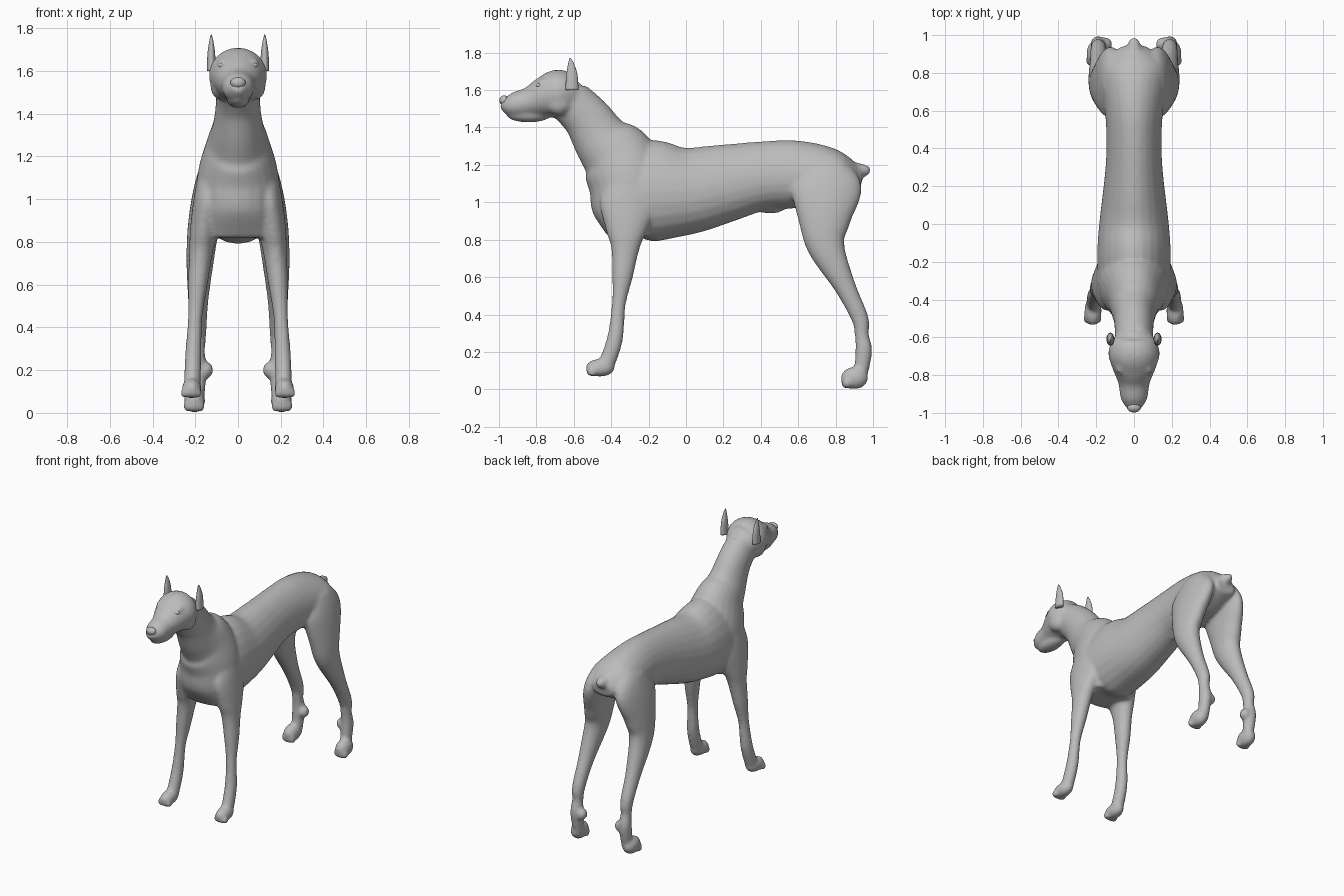
import bpy
import bmesh
from math import sin, cos, tanh, pi
from mathutils import Vector, Matrix

default_cube = bpy.data.objects.get("Cube")
if default_cube:
    bpy.data.objects.remove(default_cube, do_unlink=True)

# One plain coat colour
GREY = (0.5, 0.5, 0.5, 1)
coat = bpy.data.materials.new("grey_coat")
coat.use_nodes = True
coat.diffuse_color = GREY
coat.node_tree.nodes["Principled BSDF"].inputs["Base Color"].default_value = GREY

SIDES = 24
STEPS = 5


def smooth_path(points):
    """Subdivide the control points with a flowing curve."""
    rows = [Vector(point) for point in points]
    padded = [rows[0]] + rows + [rows[-1]]
    dense = []
    for before, start, end, after in zip(padded, padded[1:], padded[2:], padded[3:]):
        leave, arrive = (end - before) / 2, (after - start) / 2
        for step in range(STEPS):
            t = step / STEPS
            ease = t * t * (3 - 2 * t)
            dense.append(start.lerp(end, ease)
                         + leave * t * (1 - t) ** 2
                         - arrive * t * t * (1 - t))
    return dense + [rows[-1]]


def loft(bm, points, width, centre=lambda z: 0, side=1, taper=0):
    """Skin ovals square to a path of (y, z, radius).

    width gives the half width from y, z and radius; centre gives x from z.
    """
    path = smooth_path(points)
    rings = []
    for index, (y, z, radius) in enumerate(path):
        ahead = path[min(index + 1, len(path) - 1)]
        behind = path[max(index - 1, 0)]
        along = (ahead - behind).xy.normalized()
        ring = []
        for corner in range(SIDES):
            angle = 2 * pi * corner / SIDES
            reach = radius * cos(angle)
            spread = width(y, z, radius) * sin(angle) * (1 - taper * cos(angle))
            ring.append(bm.verts.new((side * (centre(z) + spread),
                                      y - along.y * reach,
                                      z + along.x * reach)))
        rings.append(ring)
    for lower, upper in zip(rings, rings[1:]):
        for corner in range(SIDES):
            following = (corner + 1) % SIDES
            bm.faces.new((lower[corner], lower[following],
                          upper[following], upper[corner]))
    bm.faces.new(rings[0])
    bm.faces.new(rings[-1])


def blob(bm, centre, size):
    """Add an ellipsoid."""
    place = Matrix.Translation(centre) @ Matrix.Diagonal((*size, 1))
    bmesh.ops.create_uvsphere(bm, u_segments=16, v_segments=10, radius=1, matrix=place)


def finish(bm, name):
    """Turn the shape into a smooth, coloured object."""
    bmesh.ops.recalc_face_normals(bm, faces=bm.faces)
    for face in bm.faces:
        face.smooth = True
    mesh = bpy.data.meshes.new(name)
    bm.to_mesh(mesh)
    bm.free()
    mesh.materials.append(coat)
    obj = bpy.data.objects.new(name, mesh)
    bpy.context.collection.objects.link(obj)
    return obj


# Paths of (y, z, radius)
trunk = [(-.4, 1.03, .18), (-.2, 1.06, .27), (0, 1.06, .235), (.2, 1.1, .21),
         (.4, 1.14, .185), (.6, 1.15, .18), (.8, 1.14, .14), (.94, 1.12, .05)]
neck = [(-.3, .82, .12), (-.3, .95, .2), (-.31, 1.1, .21), (-.37, 1.24, .2),
        (-.45, 1.33, .155), (-.53, 1.45, .13), (-.62, 1.54, .12)]
head = [(-.55, 1.6, .05), (-.6, 1.58, .1), (-.68, 1.58, .13), (-.76, 1.56, .11),
        (-.84, 1.535, .08), (-.93, 1.52, .065), (-.99, 1.525, .025)]
front_leg = [(-.3, 1.15, .1), (-.31, 1, .15), (-.32, .85, .11), (-.325, .75, .075),
             (-.34, .6, .055), (-.36, .45, .037), (-.38, .27, .043), (-.43, .12, .045)]
hind_leg = [(.74, 1.2, .12), (.75, 1.08, .19), (.74, .9, .14), (.75, .76, .1),
            (.85, .55, .058), (.93, .38, .046), (.94, .29, .038), (.95, .2, .045),
            (.93, .05, .035)]
ear = [(-.61, 1.6, .035), (-.61, 1.68, .03), (-.615, 1.74, .016), (-.62, 1.77, .004)]
tail = [(.88, 1.16, .06), (.95, 1.17, .036), (.985, 1.175, .018)]

# Blended body: barrel chest, tucked waist, neck and wedge-shaped head
body = bmesh.new()
loft(body, trunk, lambda y, z, r: min(.17 + .025 * cos(5 * y + 1), r * 1.4), taper=.12)
loft(body, neck, lambda y, z, r: .15 - .05 * tanh(8 * z - 10))
loft(body, head, lambda y, z, r: r * 1.05)
loft(body, tail, lambda y, z, r: r)
blob(body, (0, -.84, 1.465), (.055, .12, .038))
blob(body, (0, .45, .965), (.03, .08, .025))

for side in (1, -1):
    # Legs flatten where the muscle is deep
    loft(body, front_leg, lambda y, z, r: .07 * tanh(r / .07),
         lambda z: .215 - .075 * z * z, side)
    loft(body, hind_leg, lambda y, z, r: .08 * tanh(r / .08),
         lambda z: .19 - .05 * z ** 4, side)
    # Rear pastern, feet, cheek and brow
    blob(body, (side * .15, .95, .2), (.035, .04, .04))
    blob(body, (side * .217, -.46, .115), (.047, .08, .048))
    blob(body, (side * .203, .9, .06), (.05, .075, .06))
    blob(body, (side * .08, -.68, 1.53), (.05, .07, .065))
    blob(body, (side * .07, -.765, 1.64), (.03, .03, .02))
    # Toes
    for toe in range(4):
        offset = (toe - 1.5) * .023
        setback = abs(offset) / 3
        blob(body, (side * .22 + offset, setback - .512, .093), (.014, .026, .026))
        blob(body, (side * .205 + offset, setback + .85, .033), (.015, .024, .03))

dog = finish(body, "body")
remesh = dog.modifiers.new("blend_parts", "REMESH")
remesh.mode = "VOXEL"
remesh.voxel_size = .011
remesh.use_smooth_shade = True
soften = dog.modifiers.new("soften", "SMOOTH")
soften.iterations = 8

# Pricked ears and eyes
for side, label in ((1, "left"), (-1, "right")):
    ear_mesh = bmesh.new()
    loft(ear_mesh, ear, lambda y, z, r: r * .6, lambda z: .125, side)
    finish(ear_mesh, label + "_ear")
    eye_mesh = bmesh.new()
    blob(eye_mesh, (side * .072, -.783, 1.625), (.02, .02, .014))
    finish(eye_mesh, label + "_eye")

# Nose pad
nose_mesh = bmesh.new()
blob(nose_mesh, (0, -.972, 1.545), (.036, .026, .027))
finish(nose_mesh, "nose")
